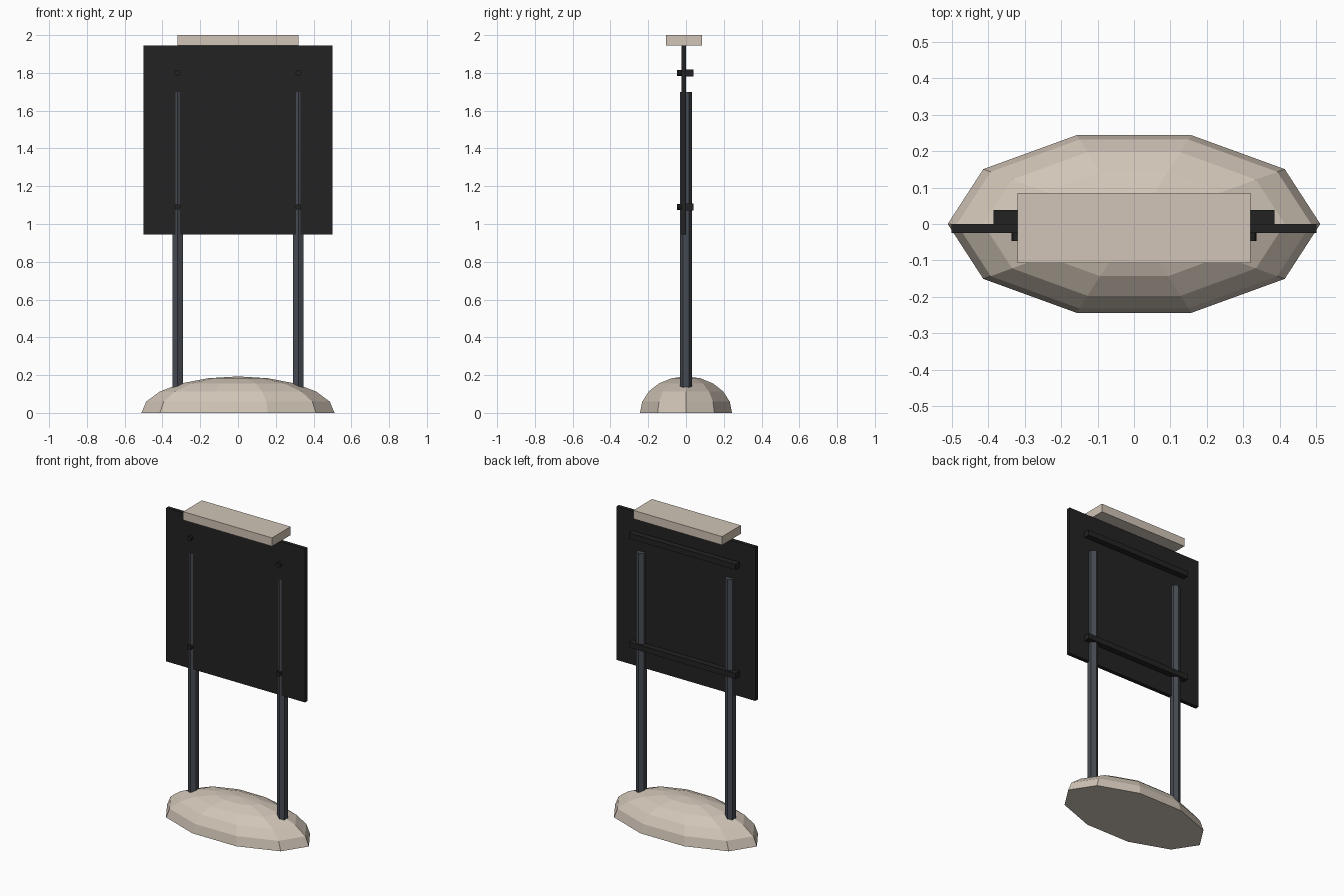
import bpy, bmesh, math
from mathutils import Matrix, Vector

if "Cube" in bpy.data.objects:
    bpy.data.objects.remove(bpy.data.objects["Cube"])


def material(name, rgb):
    m = bpy.data.materials.new(name)
    m.diffuse_color = (*rgb, 1)
    m.use_nodes = True
    m.node_tree.nodes["Principled BSDF"].inputs["Base Color"].default_value = m.diffuse_color
    return m


STONE = material("warm stone", (0.64, 0.56, 0.475))
STEEL = material("grey steel", (0.062, 0.070, 0.084))
BLACK = material("black panel", (0.0165, 0.0165, 0.0165))


def finish(name, bm, mat):
    bmesh.ops.recalc_face_normals(bm, faces=bm.faces)
    me = bpy.data.meshes.new(name)
    bm.to_mesh(me)
    bm.free()
    me.materials.append(mat)
    ob = bpy.data.objects.new(name, me)
    bpy.context.collection.objects.link(ob)
    return ob


def box(name, lo, hi, mat):
    lo, hi = Vector(lo), Vector(hi)
    bm = bmesh.new()
    bmesh.ops.create_cube(bm, size=1, matrix=Matrix.Translation((lo + hi) / 2)
                          @ Matrix.Diagonal((*(hi - lo), 1)))
    return finish(name, bm, mat)


def rod(name, centre, r, depth, sides, rot, mat):
    bm = bmesh.new()
    bmesh.ops.create_cone(bm, cap_ends=True, segments=sides, radius1=r, radius2=r,
                          depth=depth, matrix=Matrix.Translation(centre) @ rot)
    return finish(name, bm, mat)


# Base: lower half of a stretched ten-sided sphere cut away
bm = bmesh.new()
RX, RY, RZ, N = 0.511, 0.256, 0.193, 10
rings = []
for k in range(5):
    lat = math.radians(18 * k)
    rings.append([bm.verts.new((RX * math.cos(lat) * math.cos(math.tau * i / N),
                                RY * math.cos(lat) * math.sin(math.tau * i / N),
                                RZ * math.sin(lat))) for i in range(N)])
top = bm.verts.new((0, 0, RZ))
for a, b in zip(rings, rings[1:]):
    for i in range(N):
        j = (i + 1) % N
        bm.faces.new((a[i], a[j], b[j], b[i]))
for i in range(N):
    bm.faces.new((rings[-1][i], rings[-1][(i + 1) % N], top))
bm.faces.new(rings[0][::-1])
finish("base", bm, STONE)

# Board and the cap on top of it
box("board", (-0.5, -0.025, 0.945), (0.5, 0, 1.945), BLACK)
box("cap", (-0.32, -0.107, 1.945), (0.32, 0.085, 2.0), STONE)

# Hexagonal posts with an edge facing forward
for side, x in (("left", -0.32), ("right", 0.32)):
    rod(f"{side}_post", (x, 0, 0.9), 0.032, 1.6, 6, Matrix.Identity(4), STEEL)

# Back rails and the bolts that hold them
for level, z in (("lower", 1.09), ("upper", 1.80)):
    box(f"{level}_rail", (-0.385, 0, z - 0.018), (0.385, 0.039, z + 0.018), BLACK)
    for side, x in (("left", -0.32), ("right", 0.32)):
        rod(f"{level}_{side}_bolt", (x, -0.0235, z), 0.016, 0.047, 8,
            Matrix.Rotation(math.pi / 2, 4, 'X'), BLACK)
